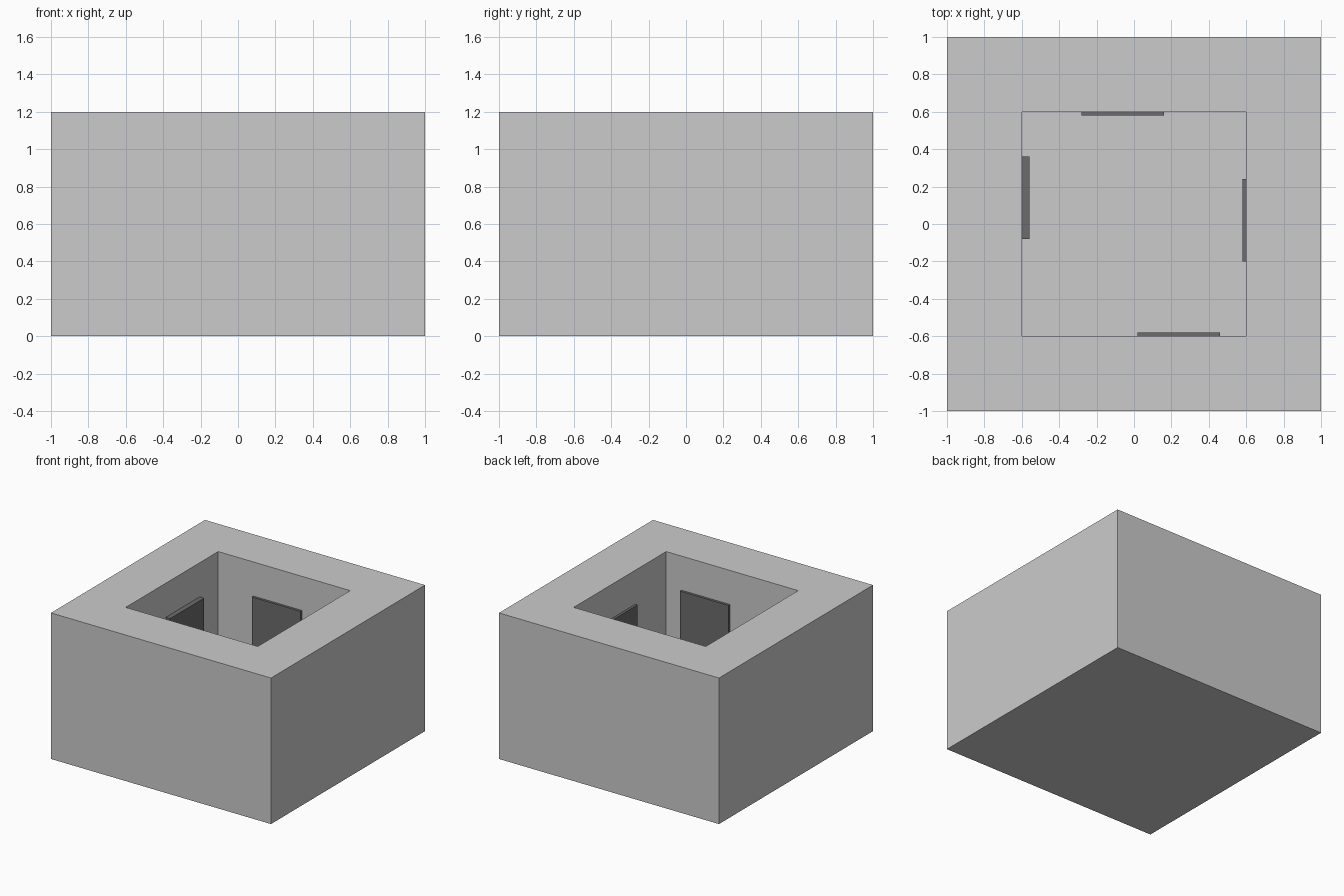
import bpy, bmesh

if "Cube" in bpy.data.objects:
    bpy.data.objects.remove(bpy.data.objects["Cube"])

HALF, HEIGHT = 1.0, 1.2      # outer block
INNER, FLOOR = 0.6, 0.2      # square well
PANEL_Z = (0.48, 0.92)       # wall panels


def grey(name, value):
    mat = bpy.data.materials.new(name)
    mat.diffuse_color = (value, value, value, 1)
    mat.use_nodes = True
    mat.node_tree.nodes["Principled BSDF"].inputs["Base Color"].default_value = mat.diffuse_color
    return mat


def box(bm, lo, hi):
    """Add an axis-aligned box between two corners."""
    verts = bmesh.ops.create_cube(bm, size=1)["verts"]
    for v in verts:
        for i in range(3):
            v.co[i] = lo[i] if v.co[i] < 0 else hi[i]


def finish(bm, name, material):
    bmesh.ops.recalc_face_normals(bm, faces=bm.faces)
    mesh = bpy.data.meshes.new(name)
    bm.to_mesh(mesh)
    bm.free()
    mesh.materials.append(material)
    obj = bpy.data.objects.new(name, mesh)
    bpy.context.collection.objects.link(obj)


# Thick-walled block: inset the top face and push it down to form the well
bm = bmesh.new()
box(bm, (-HALF, -HALF, 0), (HALF, HALF, HEIGHT))
bm.normal_update()
top = max(bm.faces, key=lambda f: f.calc_center_median().z)
bmesh.ops.inset_region(bm, faces=[top], thickness=HALF - INNER, use_even_offset=True)
well = bmesh.ops.extrude_discrete_faces(bm, faces=[top])["faces"][0]
for v in well.verts:
    v.co.z = FLOOR
finish(bm, "hollow_block", grey("block_grey", 0.64))

# Thin dark panels on the four inner walls: x range, y range
dark = grey("panel_grey", 0.15)
panels = {
    "back_panel": ((-0.28, 0.16), (0.58, 0.60)),
    "front_panel": ((0.02, 0.46), (-0.60, -0.58)),
    "left_panel": ((-0.60, -0.56), (-0.08, 0.36)),
    "right_panel": ((0.58, 0.60), (-0.20, 0.24)),
}
for name, (xs, ys) in panels.items():
    bm = bmesh.new()
    box(bm, (xs[0], ys[0], PANEL_Z[0]), (xs[1], ys[1], PANEL_Z[1]))
    finish(bm, name, dark)
